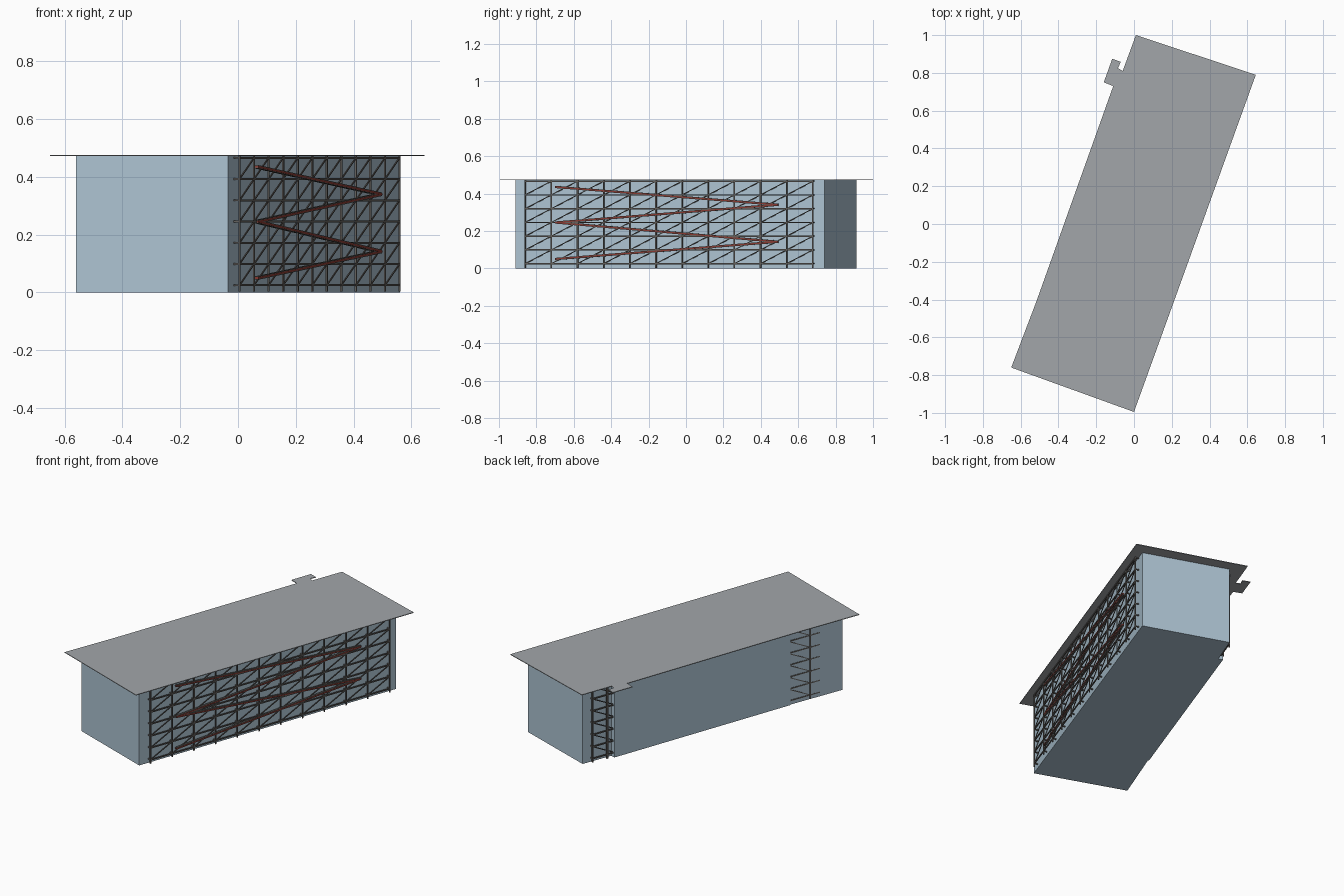
import bpy, bmesh
from mathutils import Vector, Matrix

if "Cube" in bpy.data.objects:
    bpy.data.objects.remove(bpy.data.objects["Cube"])

TOP = 0.472
LEVELS = [0.025 + 0.0735 * i for i in range(7)]


def material(name, rgb):
    m = bpy.data.materials.new(name)
    m.diffuse_color = (*rgb, 1)
    m.use_nodes = True
    m.node_tree.nodes["Principled BSDF"].inputs["Base Color"].default_value = m.diffuse_color
    return m


GLASS = material("blue_glass", (0.42, 0.55, 0.65))
ROOF = material("roof_grey", (0.36, 0.38, 0.40))
STEEL = material("steel", (0.13, 0.12, 0.11))
RED = material("dark_red", (0.25, 0.04, 0.03))


def finish(name, bm, mat):
    me = bpy.data.meshes.new(name)
    bmesh.ops.recalc_face_normals(bm, faces=bm.faces)
    bm.to_mesh(me)
    bm.free()
    me.materials.append(mat)
    ob = bpy.data.objects.new(name, me)
    bpy.context.collection.objects.link(ob)
    return ob


def prism(name, outline, z0, z1, mat):
    bm = bmesh.new()
    face = bm.faces.new([bm.verts.new((x, y, z0)) for x, y in outline])
    new = bmesh.ops.extrude_face_region(bm, geom=[face])["geom"]
    bmesh.ops.translate(bm, vec=(0, 0, z1 - z0),
                        verts=[v for v in new if isinstance(v, bmesh.types.BMVert)])
    return finish(name, bm, mat)


def bar(bm, a, b, out, depth, height):
    """Square bar from a to b; depth is measured along the direction out."""
    a, b = Vector(a), Vector(b)
    d = (b - a).normalized()
    side = (out - d * out.dot(d)).normalized()
    rot = Matrix((d, side, d.cross(side))).transposed().to_4x4()
    size = Matrix.Diagonal(((b - a).length, depth, height, 1))
    bmesh.ops.create_cube(bm, size=1, matrix=Matrix.Translation((a + b) / 2) @ rot @ size)


def facade_frame(name, start, end, out, reach, flip=False):
    """Lattice of posts, rails, diagonals and wall brackets along a line."""
    bm = bmesh.new()
    pts = [start.lerp(end, i / 11) for i in range(12)]
    up = lambda p, z: Vector((p.x, p.y, z))
    along = (end - start).normalized()
    for p in pts:
        bar(bm, up(p, 0.003), up(p, TOP), out, 0.006, 0.007)
        for z in LEVELS:
            bar(bm, up(p, z), up(p - out * reach, z), along, 0.006, 0.006)
    for z in LEVELS:
        bar(bm, up(start, z), up(end, z), out, 0.006, 0.007)
    for p, q in zip(pts, pts[1:]):
        if flip:
            p, q = q, p
        for z0, z1 in zip(LEVELS, LEVELS[1:]):
            bar(bm, up(p, z0), up(q, z1), out, 0.004, 0.005)
    return finish(name, bm, STEEL)


# Main block, with a thin outer layer on the left wall
prism("building_body", [(-0.035, -0.912), (0.56, 0.74), (0.067, 0.911), (-0.002, 0.73),
                        (-0.029, 0.739), (-0.437, -0.392), (-0.432, -0.395),
                        (-0.56, -0.725)], 0, TOP, GLASS)

# Thin overhanging roof with a hooked tab over the side entrance
prism("roof", [(0.0, -0.995), (0.645, 0.79), (0.01, 1.0), (-0.06, 0.81), (-0.085, 0.825),
               (-0.07, 0.858), (-0.115, 0.875), (-0.16, 0.75), (-0.11, 0.73),
               (-0.515, -0.405), (-0.65, -0.76)], TOP, TOP + 0.004, ROOF)

# Right facade frame
right_out = Vector((0.941, -0.339, 0))
wall_a, wall_b = Vector((-0.035, -0.912, 0)), Vector((0.56, 0.74, 0))


def right_point(y, z, off):
    p = wall_a.lerp(wall_b, (y - wall_a.y) / (wall_b.y - wall_a.y)) + right_out * off
    return Vector((p.x, p.y, z))


facade_frame("right_frame", right_point(-0.853, 0, 0.02), right_point(0.685, 0, 0.02),
             right_out, 0.021)

# Left facade frame, sinking into the wall towards the front
corner = Vector((0.067, 0.911, 0))
run = (Vector((-0.56, -0.725, 0)) - corner).normalized()
left_out = Vector((run.y, -run.x, 0))
left_point = lambda s: corner + run * s + left_out * (0.018 - 0.0135 * s)
facade_frame("left_frame", left_point(0.055), left_point(1.683), left_out, 0.02, True)

# Dark post beside the side entrance
bm = bmesh.new()
p = left_point(0.155)
bar(bm, p, p + Vector((0, 0, TOP)), left_out, 0.008, 0.01)
finish("entrance_post", bm, STEEL)

# Zigzag ramps on the right facade: red strip with steel edges
path = [(-0.69, 0.05), (0.50, 0.142), (-0.69, 0.245), (0.50, 0.34), (-0.69, 0.435)]
red, edge = bmesh.new(), bmesh.new()
for (y0, z0), (y1, z1) in zip(path, path[1:]):
    bar(red, right_point(y0, z0, 0.021), right_point(y1, z1, 0.021), right_out, 0.014, 0.006)
    for dz in (-0.0045, 0.0045):
        bar(edge, right_point(y0, z0 + dz, 0.021), right_point(y1, z1 + dz, 0.021),
            right_out, 0.012, 0.003)
finish("ramps", red, RED)
finish("ramp_edges", edge, STEEL)
